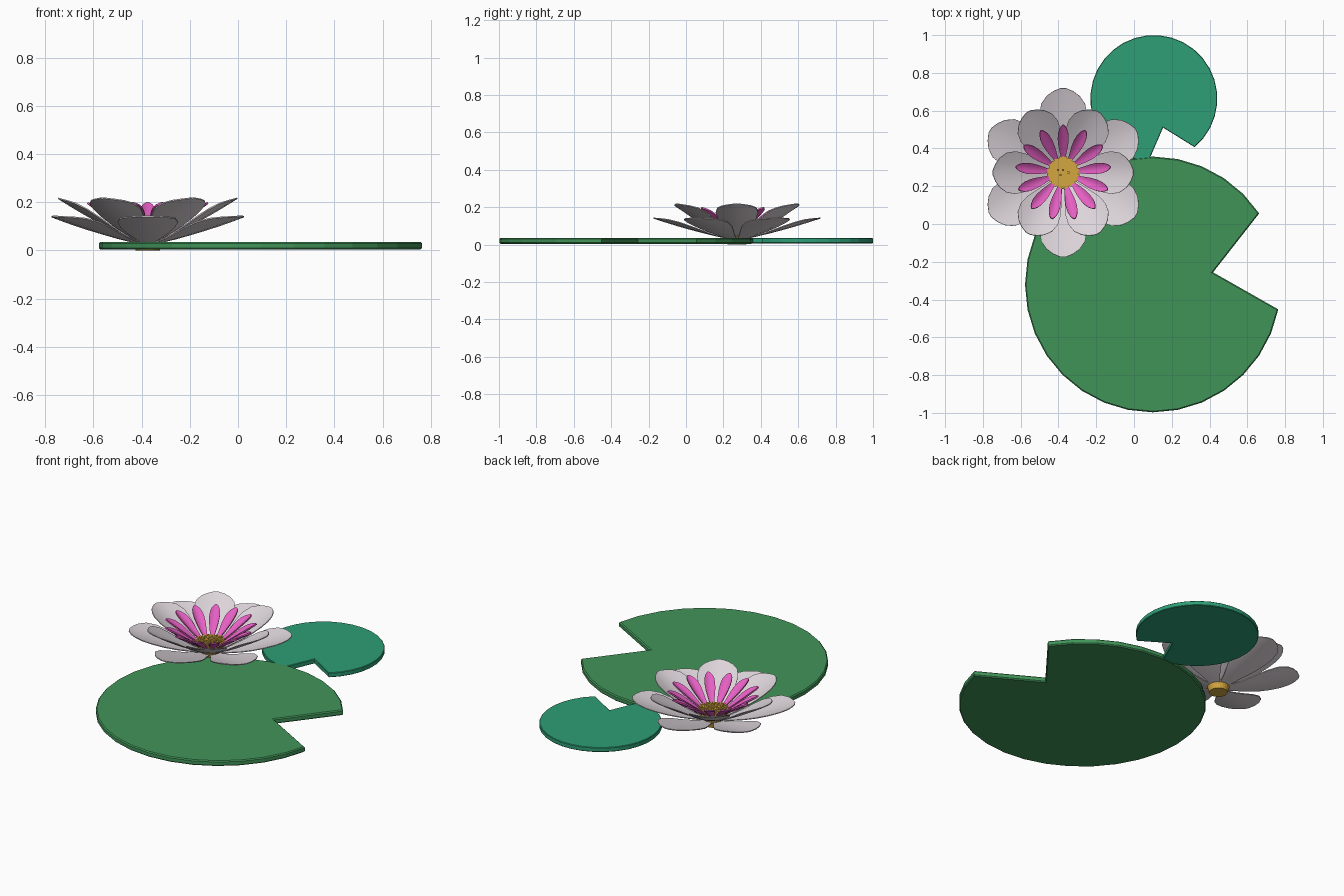
import bpy, bmesh, math, random
from mathutils import Matrix, Vector

if "Cube" in bpy.data.objects:
    bpy.data.objects.remove(bpy.data.objects["Cube"])

random.seed(4)


def material(name, rgb):
    m = bpy.data.materials.new(name)
    m.diffuse_color = (*rgb, 1)
    m.use_nodes = True
    m.node_tree.nodes["Principled BSDF"].inputs["Base Color"].default_value = m.diffuse_color
    return m


GREEN = material("leaf green", (0.053, 0.296, 0.098))
TEAL = material("teal green", (0.027, 0.342, 0.181))
WHITE = material("petal white", (0.72, 0.66, 0.70))
PINK = material("petal pink", (0.78, 0.115, 0.54))
GOLD = material("stamen gold", (0.66, 0.39, 0.05))


def finish(bm, name, mat, smooth=None):
    bmesh.ops.recalc_face_normals(bm, faces=bm.faces)
    me = bpy.data.meshes.new(name)
    bm.to_mesh(me)
    bm.free()
    me.materials.append(mat)
    ob = bpy.data.objects.new(name, me)
    bpy.context.collection.objects.link(ob)
    if smooth:
        for p in me.polygons:
            p.use_smooth = True
        me.set_sharp_from_angle(angle=math.radians(smooth))
    return ob


# Lily pads: 32-sided disc with a four-segment notch, bevelled rim
def pad(name, mat, cx, cy, radius, turn, z0, z1, bevel):
    bm = bmesh.new()
    pts = [(radius, 11.25 * k) for k in range(3, 32)]
    pts += [(radius, 348.75), (radius * 0.48, 11.4)]
    pts = [p for i, p in enumerate(pts) if p not in pts[:i]]
    vs = [bm.verts.new((cx + r * math.cos(math.radians(a + turn)),
                        cy + r * math.sin(math.radians(a + turn)), z0)) for r, a in pts]
    f = bm.faces.new(vs)
    ext = bmesh.ops.extrude_face_region(bm, geom=[f])
    bmesh.ops.translate(bm, vec=(0, 0, z1 - z0),
                        verts=[g for g in ext["geom"] if isinstance(g, bmesh.types.BMVert)])
    rim = [e for e in bm.edges if abs(e.verts[0].co.z - e.verts[1].co.z) < 1e-6]
    bmesh.ops.bevel(bm, geom=rim, offset=bevel, segments=1, affect='EDGES')
    finish(bm, name, mat)


pad("large_lily_pad", GREEN, 0.10, -0.32, 0.677, 0, 0.004, 0.036, 0.006)
pad("small_lily_pad", TEAL, 0.105, 0.664, 0.336, -83.75, 0.007, 0.0345, 0.003)

CENTRE = Vector((-0.375, 0.272, 0))
WIDTHS = [(0, .22), (.15, .40), (.32, .66), (.5, .90), (.66, 1), (.8, .93),
          (.9, .70), (.96, .43), (1, .12)]


# Ring of cupped petals rising from the base (r0, z0) to the tip (r1, z1)
def petal_ring(name, mat, count, start, r0, z0, r1, z1, half, cup, thick):
    bm = bmesh.new()
    cols = [-1, -.5, 0, .5, 1]
    run, rise = r1 - r0, z1 - z0
    n = Vector((-rise, 0, run)).normalized()
    for k in range(count):
        rot = Matrix.Rotation(math.radians(start + 360 * k / count), 3, 'Z')
        layers = []
        for side in (-.5, .5):
            rows = []
            for t, w in WIDTHS:
                row = []
                for c in cols:
                    p = Vector((r0 + run * t, c * w * half, z0 + rise * t))
                    sag = cup * ((c * w) ** 2 - 1.2 * t * (1 - t))
                    row.append(bm.verts.new(CENTRE + rot @ (p + n * (sag + side * thick))))
                rows.append(row)
            for a, b in zip(rows, rows[1:]):
                for i in range(4):
                    bm.faces.new((a[i], a[i + 1], b[i + 1], b[i]))
            loop = rows[0] + [r[-1] for r in rows[1:-1]] + rows[-1][::-1] \
                + [r[0] for r in rows[-2:0:-1]]
            layers.append(loop)
        lo, hi = layers
        for i in range(len(lo)):
            j = (i + 1) % len(lo)
            bm.faces.new((lo[i], lo[j], hi[j], hi[i]))
    finish(bm, name, mat, 40)


petal_ring("outer_petals", WHITE, 6, 30, .05, .033, .447, .142, .125, .02, .005)
petal_ring("inner_petals", WHITE, 6, 0, .045, .04, .372, .217, .113, .024, .005)
petal_ring("pink_petals", PINK, 13, 90, .05, .07, .252, .197, .029, .012, .008)

# Golden flower heart: tapered cup
bm = bmesh.new()
bmesh.ops.create_cone(bm, cap_ends=True, segments=24, radius1=.05, radius2=.08, depth=.094,
                      matrix=Matrix.Translation(CENTRE + Vector((0, 0, .047))))
finish(bm, "flower_heart", GOLD)

# Stamens: a grid of tiny blocks covering the heart
bm = bmesh.new()
step = .0135
for i in range(-6, 7):
    for j in range(-6, 7):
        d = math.hypot(i, j) * step
        if d < .085:
            h = .016 + .006 * random.random()
            at = CENTRE + Vector((i * step, j * step, .092 - .006 * (d / .085) ** 2))
            bmesh.ops.create_cube(bm, size=1, matrix=Matrix.Translation(at)
                                  @ Matrix.Diagonal((.011, .011, h, 1)))
finish(bm, "stamens", GOLD)
